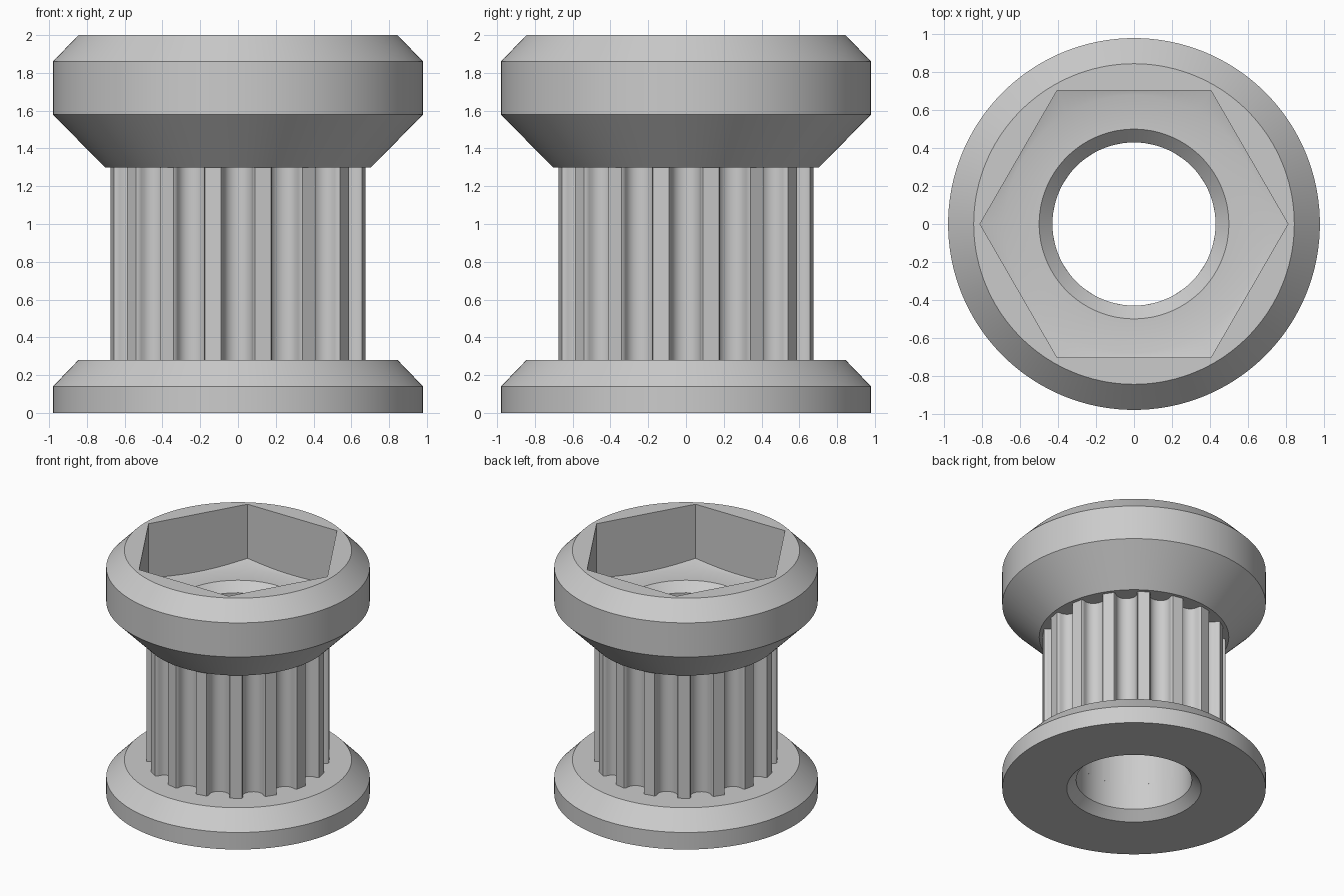
import bpy
import bmesh
from math import pi, sin, cos, asin, sqrt, radians

cube = bpy.data.objects.get("Cube")
if cube:
    bpy.data.objects.remove(cube, do_unlink=True)

grey = bpy.data.materials.new("plain grey")
grey.use_nodes = True
colour = (0.6, 0.6, 0.6, 1)
grey.diffuse_color = colour
grey.node_tree.nodes["Principled BSDF"].inputs["Base Color"].default_value = colour


def loft(name, angles, rings):
    """Ring-shaped solid; each ring is (radii, heights), a number or a list by angle."""
    n = len(angles)
    bm = bmesh.new()
    loops = []
    for radii, heights in rings:
        rs = radii if isinstance(radii, list) else [radii] * n
        zs = heights if isinstance(heights, list) else [heights] * n
        loops.append([bm.verts.new((r * cos(a), r * sin(a), z))
                      for a, r, z in zip(angles, rs, zs)])
    for lower, upper in zip(loops, loops[1:] + loops[:1]):
        for i in range(n):
            j = (i + 1) % n
            bm.faces.new((lower[i], lower[j], upper[j], upper[i]))
    bmesh.ops.recalc_face_normals(bm, faces=bm.faces)
    mesh = bpy.data.meshes.new(name)
    bm.to_mesh(mesh)
    bm.free()
    mesh.materials.append(grey)
    obj = bpy.data.objects.new(name, mesh)
    bpy.context.collection.objects.link(obj)
    bpy.ops.object.select_all(action="DESELECT")
    obj.select_set(True)
    bpy.context.view_layer.objects.active = obj
    bpy.ops.object.shade_smooth_by_angle(angle=radians(30))
    return obj


BORE, RIM, SHOULDER, MOUTH = 0.43, 0.98, 0.845, 0.5
FLANGE_TOP, HUB_BASE = 0.28, 1.3
circle = [2 * pi * i / 144 for i in range(144)]

# Bottom flange with a chamfered rim and bore mouth
loft("bottom_flange", circle, [
    (MOUTH, 0), (RIM, 0), (RIM, 0.14), (SHOULDER, FLANGE_TOP),
    (BORE, FLANGE_TOP), (BORE, 0.07)])

# Toothed core: sixteen rounded grooves between narrow lands
CORE, TEETH, ROUND = 0.68, 16, 0.078
half = [(0.09, 0), (0.081, 0.012)]
half += [(ROUND * cos(t), 0.029 + ROUND * sin(t))
         for t in [pi / 2 * k / 6 for k in range(6)]]
groove = [(-w, d) for w, d in half] + [(0, 0.029 + ROUND)] + half[::-1]
core_angles, core_radii = [], []
for k in range(TEETH):
    for width, depth in groove:
        r = CORE - depth
        core_angles.append(2 * pi * k / TEETH + asin(width / r))
        core_radii.append(r)
loft("toothed_core", core_angles, [
    (core_radii, FLANGE_TOP), (core_radii, HUB_BASE),
    (BORE, HUB_BASE), (BORE, FLANGE_TOP)])

# Hub with a hexagonal pocket, whose floor rises slightly into the corners
APOTHEM, FLOOR, FLAT = 0.703, 1.52, 0.68
hexagon = [APOTHEM / cos(a % (pi / 3) - pi / 6) for a in circle]
corner_floor = [FLOOR + 0.28 * (r - FLAT) for r in hexagon]
loft("hub", circle, [
    (BORE, HUB_BASE), (0.705, HUB_BASE), (RIM, 1.58), (RIM, 1.86),
    (SHOULDER, 2), (hexagon, 2), (hexagon, corner_floor), (FLAT, FLOOR),
    (MOUTH, FLOOR), (BORE, FLOOR - 0.07)])
